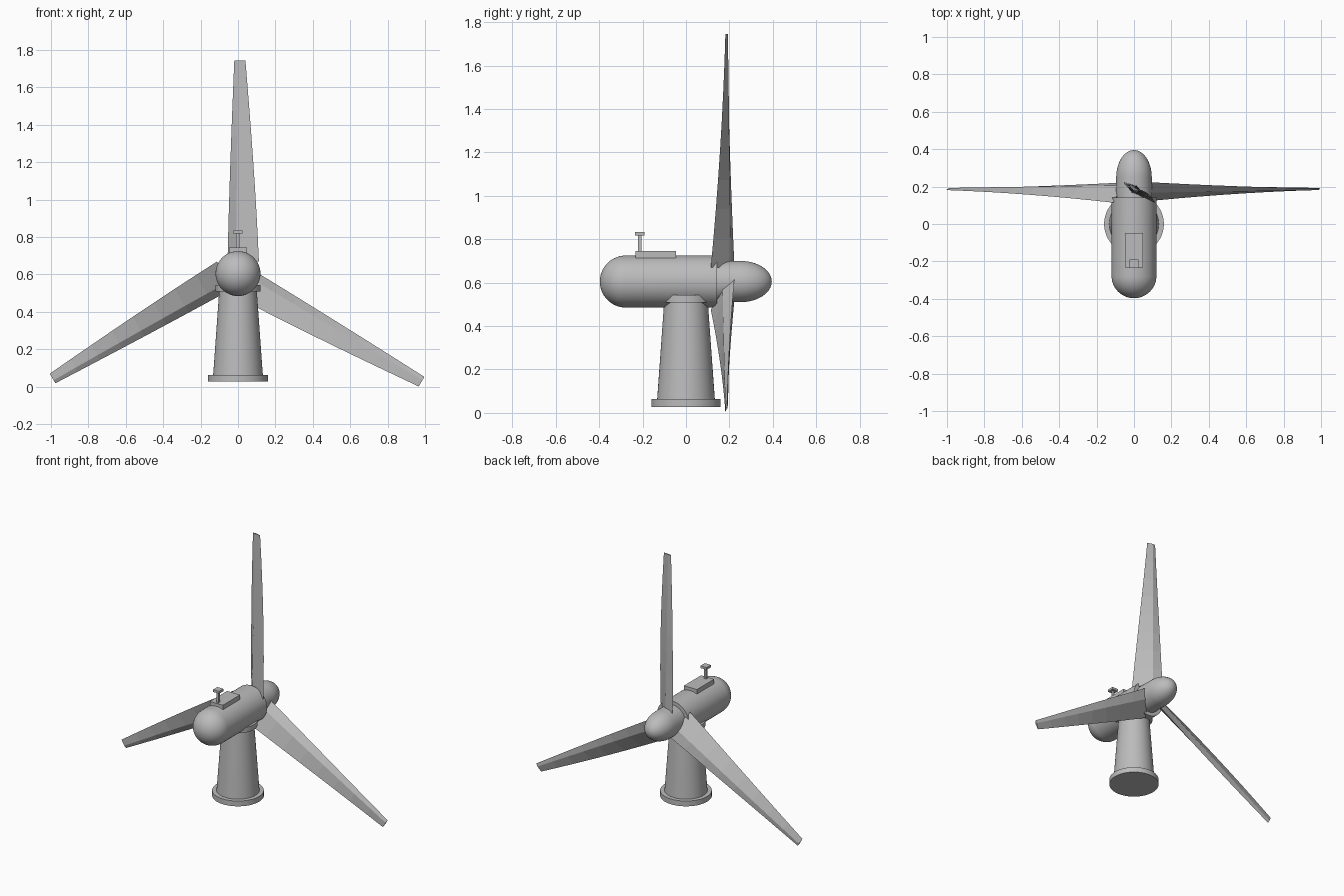
import bpy, bmesh
from math import sin, cos, pi, radians
from mathutils import Matrix, Vector

cube = bpy.data.objects.get("Cube")
if cube:
    bpy.data.objects.remove(cube, do_unlink=True)

grey = bpy.data.materials.new("light grey")
grey.use_nodes = True
COLOUR = (0.5, 0.5, 0.5, 1)
grey.diffuse_color = COLOUR
grey.node_tree.nodes["Principled BSDF"].inputs["Base Color"].default_value = COLOUR

AXIS_Z = 0.605    # height of the rotor axis
ROTOR_Y = 0.187   # plane of the blades


def finish(name, bm, smooth=False):
    bmesh.ops.remove_doubles(bm, verts=bm.verts, dist=1e-5)
    bmesh.ops.recalc_face_normals(bm, faces=bm.faces)
    mesh = bpy.data.meshes.new(name)
    bm.to_mesh(mesh)
    bm.free()
    mesh.materials.append(grey)
    obj = bpy.data.objects.new(name, mesh)
    bpy.context.collection.objects.link(obj)
    if smooth:
        bpy.ops.object.select_all(action='DESELECT')
        obj.select_set(True)
        bpy.context.view_layer.objects.active = obj
        bpy.ops.object.shade_smooth_by_angle(angle=radians(35))
    return obj


def loft(bm, rings):
    """Skin closed rings of points; cap both ends."""
    rows = [[bm.verts.new(p) for p in ring] for ring in rings]
    n = len(rows[0])
    for a, b in zip(rows, rows[1:]):
        for i in range(n):
            j = (i + 1) % n
            bm.faces.new((a[i], a[j], b[j], b[i]))
    bm.faces.new(rows[0])
    bm.faces.new(rows[-1])


def revolve(name, profile, along_y=False, segments=48):
    """Turn (radius, distance) pairs about z, or about the rotor axis."""
    rings = []
    for r, d in profile:
        ring = []
        for i in range(segments):
            a = 2 * pi * i / segments
            u, v = r * cos(a), r * sin(a)
            ring.append((u, d, v + AXIS_Z) if along_y else (u, v, d))
        rings.append(ring)
    bm = bmesh.new()
    loft(bm, rings)
    return finish(name, bm, True)


def dome(radius, centre, length, steps=14):
    """Profile from the equator to the tip of a half ellipsoid."""
    return [(max(radius * cos(pi / 2 * i / steps), 0.0005),
             centre + length * sin(pi / 2 * i / steps)) for i in range(steps + 1)]


def box(name, size, centre):
    bm = bmesh.new()
    bmesh.ops.create_cube(bm, size=1, matrix=Matrix.Translation(centre) @ Matrix.Diagonal((*size, 1)))
    return finish(name, bm)


# Tower
revolve("tower_base", [(0.16, 0.028), (0.16, 0.064)])
revolve("tower", [(0.133, 0.06), (0.1, 0.52)])
revolve("tower_collar", [(0.12, 0.508), (0.12, 0.543)])

# Nacelle and hub
revolve("nacelle", dome(0.12, -0.277, -0.12)[::-1] + [(0.12, 0.142)], along_y=True)
revolve("hub", [(0.095, 0.13)] + dome(0.095, 0.25, 0.145), along_y=True)

# Roof hatch and wind sensor
box("roof_hatch", (0.098, 0.186, 0.045), (0, -0.14, 0.723))
revolve_post = box("sensor_post", (0.015, 0.015, 0.08), (0, -0.213, 0.783))
box("sensor_cap", (0.046, 0.046, 0.016), (0, -0.213, 0.826))

# Twisted, tapering blades with a kite-shaped section
ROOT, TIP, STEPS = 0.065, 1.139, 8
for k in range(3):
    turn = Matrix.Translation((0, ROTOR_Y, AXIS_Z)) @ Matrix.Rotation(2 * pi * k / 3, 4, 'Y')
    rings = []
    for s in range(STEPS + 1):
        t = s / STEPS
        chord = 0.2 + (0.06 - 0.2) * t
        half = 0.022 + (0.006 - 0.022) * t
        twist = Matrix.Rotation(-radians(33 - 25 * t), 4, 'Z')
        section = [(-chord / 3, 0), (0, -half), (chord * 2 / 3, 0), (0, half)]
        rings.append([turn @ (twist @ Vector((x, y, ROOT + (TIP - ROOT) * t))) for x, y in section])
    bm = bmesh.new()
    loft(bm, rings)
    finish("blade_%d" % (k + 1), bm)
